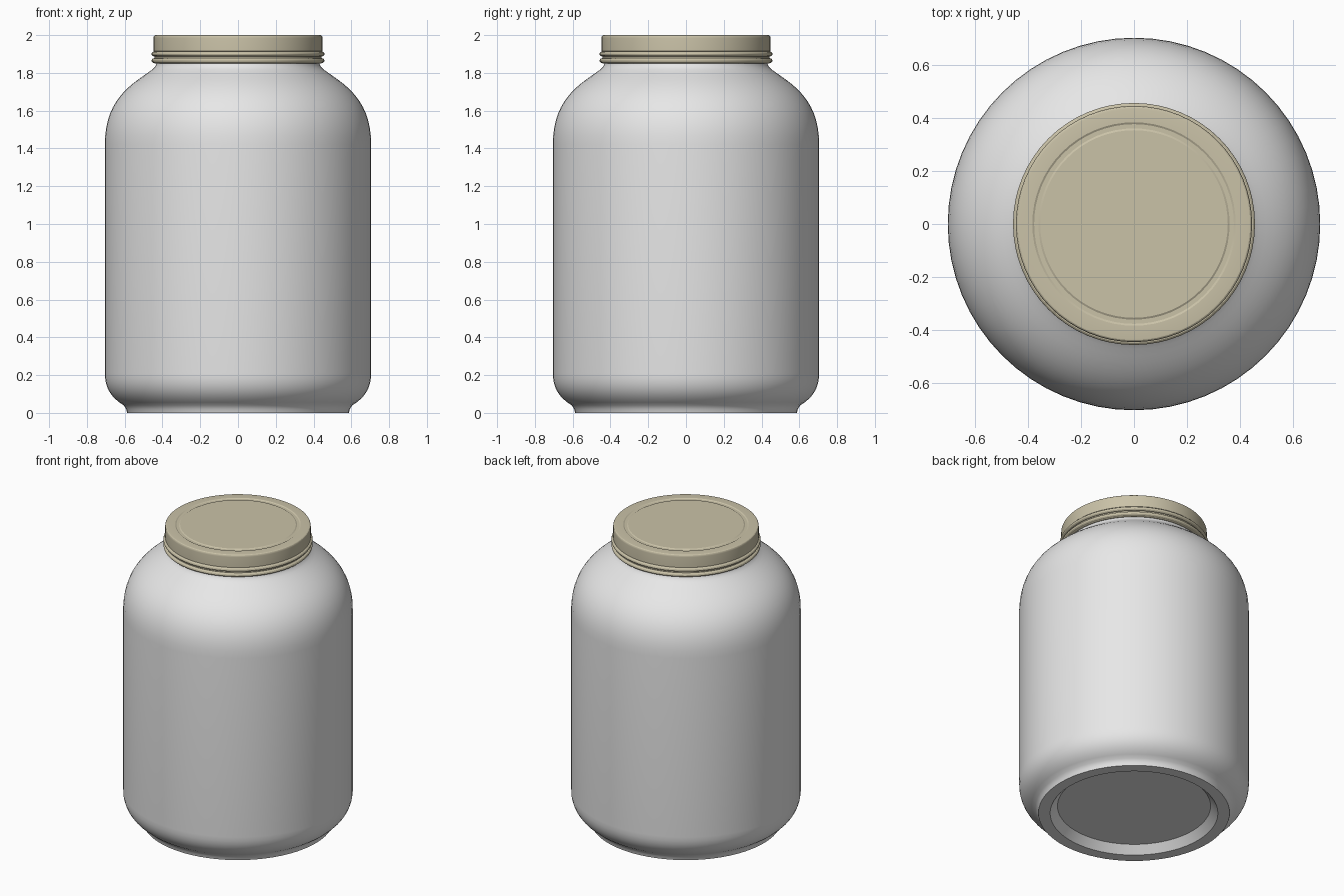
import bpy, bmesh, math

if "Cube" in bpy.data.objects:
    bpy.data.objects.remove(bpy.data.objects["Cube"])


def material(name, rgb):
    m = bpy.data.materials.new(name)
    m.diffuse_color = (*rgb, 1.0)
    m.use_nodes = True
    m.node_tree.nodes["Principled BSDF"].inputs["Base Color"].default_value = m.diffuse_color
    return m


def lathe(name, profile, mat, steps=64, angle=30):
    """Spin an (r, z) profile about z; points on the axis are welded."""
    bm = bmesh.new()
    verts = [bm.verts.new((r, 0, z)) for r, z in profile]
    edges = [bm.edges.new(pair) for pair in zip(verts, verts[1:])]
    bmesh.ops.spin(bm, geom=verts + edges, cent=(0, 0, 0), axis=(0, 0, 1),
                   angle=2 * math.pi, steps=steps, use_duplicate=False)
    bmesh.ops.remove_doubles(bm, verts=bm.verts, dist=1e-5)
    bmesh.ops.recalc_face_normals(bm, faces=bm.faces)
    mesh = bpy.data.meshes.new(name)
    bm.to_mesh(mesh)
    bm.free()
    mesh.materials.append(mat)
    obj = bpy.data.objects.new(name, mesh)
    bpy.context.collection.objects.link(obj)
    bpy.ops.object.select_all(action='DESELECT')
    obj.select_set(True)
    bpy.context.view_layer.objects.active = obj
    bpy.ops.object.shade_smooth_by_angle(angle=math.radians(angle))
    return obj


def bezier(p0, p1, p2, p3, n):
    """Points along a cubic curve, start left out."""
    out = []
    for i in range(1, n + 1):
        t = i / n
        s = 1 - t
        out.append(tuple(s**3 * a + 3 * s * s * t * b + 3 * s * t * t * c + t**3 * d
                         for a, b, c, d in zip(p0, p1, p2, p3)))
    return out


def bead(z, r_in, bulge, half, n=6):
    """Rounded ridge running upward, centred on height z."""
    return [(r_in + bulge * math.cos(a), z + half * math.sin(a))
            for a in (math.pi * (i / n - 0.5) for i in range(n + 1))]


glass = material("pale_grey", (0.8, 0.8, 0.8))
tan = material("muted_tan", (0.59, 0.54, 0.39))

# Jar body: recessed base, foot, rounded heel, straight wall, shoulder, neck
body = [(0, 0.05), (0.47, 0.05), (0.515, 0.0), (0.587, 0.0), (0.592, 0.02), (0.605, 0.04)]
body += bezier((0.605, 0.04), (0.67, 0.08), (0.705, 0.13), (0.705, 0.21), 8)
body += [(0.705, 1.42)]
body += bezier((0.705, 1.42), (0.705, 1.62), (0.61, 1.71), (0.50, 1.785), 12)
body += bezier((0.50, 1.785), (0.45, 1.82), (0.43, 1.83), (0.43, 1.86), 5)
body += [(0.43, 1.95), (0, 1.95)]
lathe("jar_body", body, glass)

# Screw lid: two beads, plain rim, rounded edge, shallow groove on top
lid = [(0.425, 1.85), (0.44, 1.85)]
lid += bead(1.865, 0.443, 0.015, 0.013)
lid += bead(1.900, 0.443, 0.015, 0.013)
lid += [(0.447, 1.915), (0.447, 1.985)]
lid += bezier((0.447, 1.985), (0.447, 1.995), (0.443, 2.0), (0.434, 2.0), 4)
lid += [(0.385, 2.0), (0.378, 1.996), (0.362, 1.996), (0.355, 2.0), (0, 2.0)]
lathe("lid", lid, tan, angle=25)
